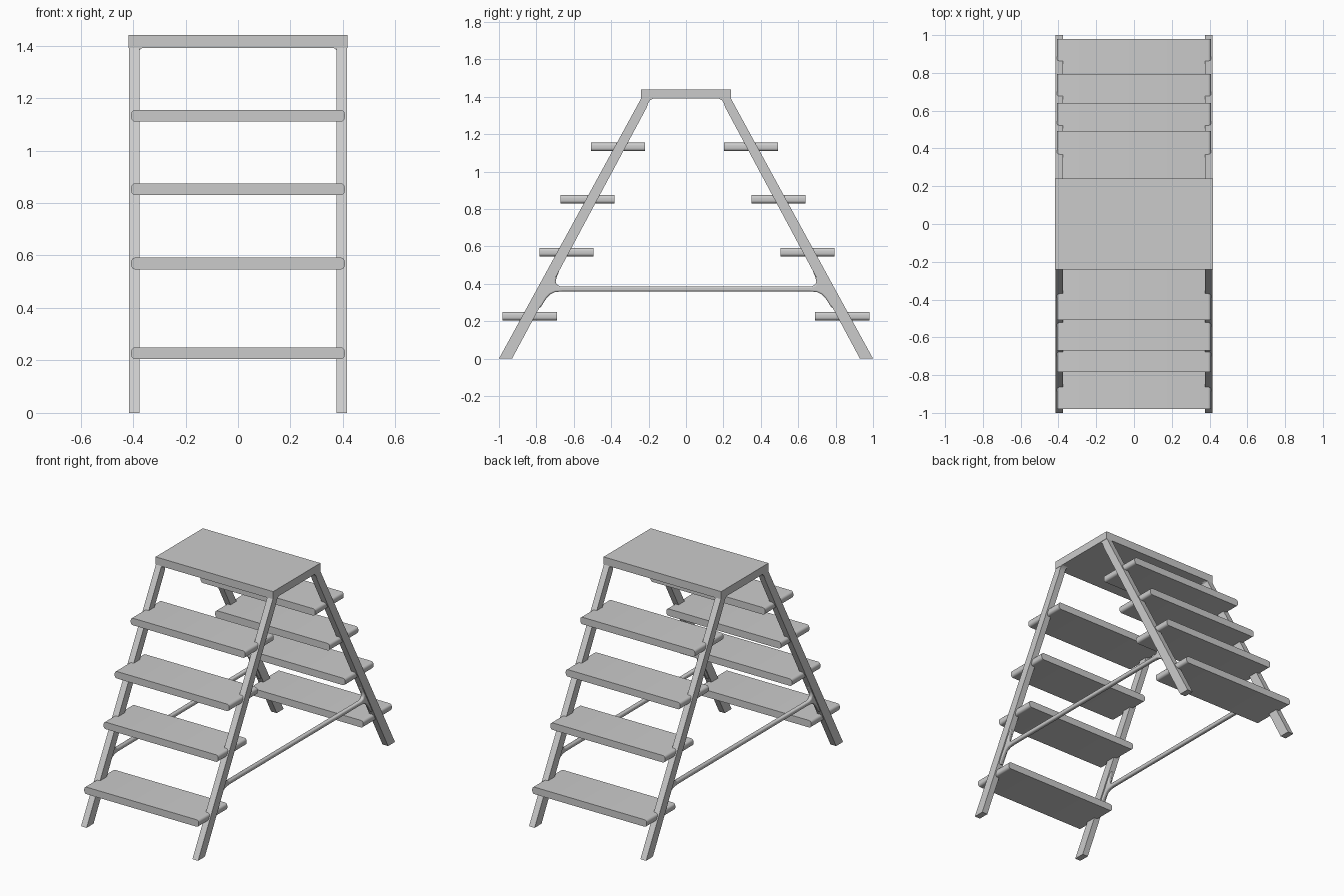
import bpy, bmesh, math
from mathutils import Vector

if "Cube" in bpy.data.objects:
    bpy.data.objects.remove(bpy.data.objects["Cube"])


def prism(name, pts, axis, a, b, bevel=0.0):
    """Extrude a 2D profile along x (pts = y,z) or y (pts = x,z) from a to b."""
    def pos(p, t):
        return Vector((t, p[0], p[1])) if axis == 'X' else Vector((p[0], t, p[1]))
    bm = bmesh.new()
    lo = [bm.verts.new(pos(p, a)) for p in pts]
    hi = [bm.verts.new(pos(p, b)) for p in pts]
    bm.faces.new(lo)
    bm.faces.new(hi[::-1])
    n = len(pts)
    for i in range(n):
        j = (i + 1) % n
        bm.faces.new((lo[i], hi[i], hi[j], lo[j]))
    bmesh.ops.recalc_face_normals(bm, faces=bm.faces)
    me = bpy.data.meshes.new(name)
    bm.to_mesh(me)
    bm.free()
    ob = bpy.data.objects.new(name, me)
    bpy.context.collection.objects.link(ob)
    if bevel:
        m = ob.modifiers.new("Bevel", 'BEVEL')
        m.width, m.segments = bevel, 3
        m.limit_method, m.angle_limit = 'ANGLE', math.radians(40)
    bpy.ops.object.select_all(action='DESELECT')
    bpy.context.view_layer.objects.active = ob
    ob.select_set(True)
    bpy.ops.object.shade_smooth_by_angle(angle=math.radians(35))
    return ob


def mirror_x(ob):
    m = ob.modifiers.new("Mirror", 'MIRROR')
    m.use_axis[0] = True
    return ob


def rounded_rect(hw, z0, z1, r, n=5):
    pts = []
    for cx, cz, start in ((hw - r, z1 - r, 0), (r - hw, z1 - r, 90),
                          (r - hw, z0 + r, 180), (hw - r, z0 + r, 270)):
        for i in range(n + 1):
            t = math.radians(start + 90 * i / n)
            pts.append((cx + r * math.cos(t), cz + r * math.sin(t)))
    return pts


# Top platform
prism("platform", [(-0.24, 1.39), (0.24, 1.39), (0.24, 1.44), (-0.24, 1.44)],
      'X', -0.418, 0.418)

# Sloping legs, flared slightly where they meet the platform
leg = [(1.0, 0), (0.93, 0), (0.209, 1.345), (0.202, 1.366), (0.192, 1.382),
       (0.175, 1.391), (0.24, 1.391)]
for side, s in (("front", -1), ("back", 1)):
    mirror_x(prism(side + "_leg", [(s * y, z) for y, z in leg], 'X', 0.376, 0.416))

    # Small rounded corner between leg and platform
    r = 0.018
    arc = [(0.378 - r + r * math.cos(math.radians(t)), 1.391 - r + r * math.sin(math.radians(t)))
           for t in range(0, 91, 18)]
    mirror_x(prism(side + "_corner_fillet", arc + [(0.378, 1.391)], 'Y',
                   s * 0.20, s * 0.235))

# Treads: (bottom height, inner y, outer y) for front and back flights
treads = {
    "front": (-1, [(0.205, 0.69, 0.98), (0.547, 0.495, 0.783),
                   (0.83, 0.382, 0.671), (1.11, 0.22, 0.508)]),
    "back": (1, [(0.205, 0.69, 0.98), (0.547, 0.506, 0.795),
                 (0.83, 0.35, 0.64), (1.11, 0.202, 0.492)]),
}
for side, (s, rows) in treads.items():
    for i, (z, y0, y1) in enumerate(rows):
        prism(f"{side}_tread_{i + 1}", rounded_rect(0.407, z, z + 0.045, 0.016),
              'Y', s * y0, s * y1)

# Low side rails with curved ends blending into the legs
half = [(0.66, 0.36), (0.70, 0.356), (0.725, 0.345), (0.745, 0.325), (0.78, 0.27),
        (0.80, 0.29), (0.71, 0.46), (0.675, 0.475),
        (0.692, 0.435), (0.697, 0.41), (0.69, 0.394), (0.67, 0.386)]
rail = half + [(-y, z) for y, z in reversed(half)]
mirror_x(prism("side_rail", rail, 'X', 0.383, 0.409, bevel=0.008))
